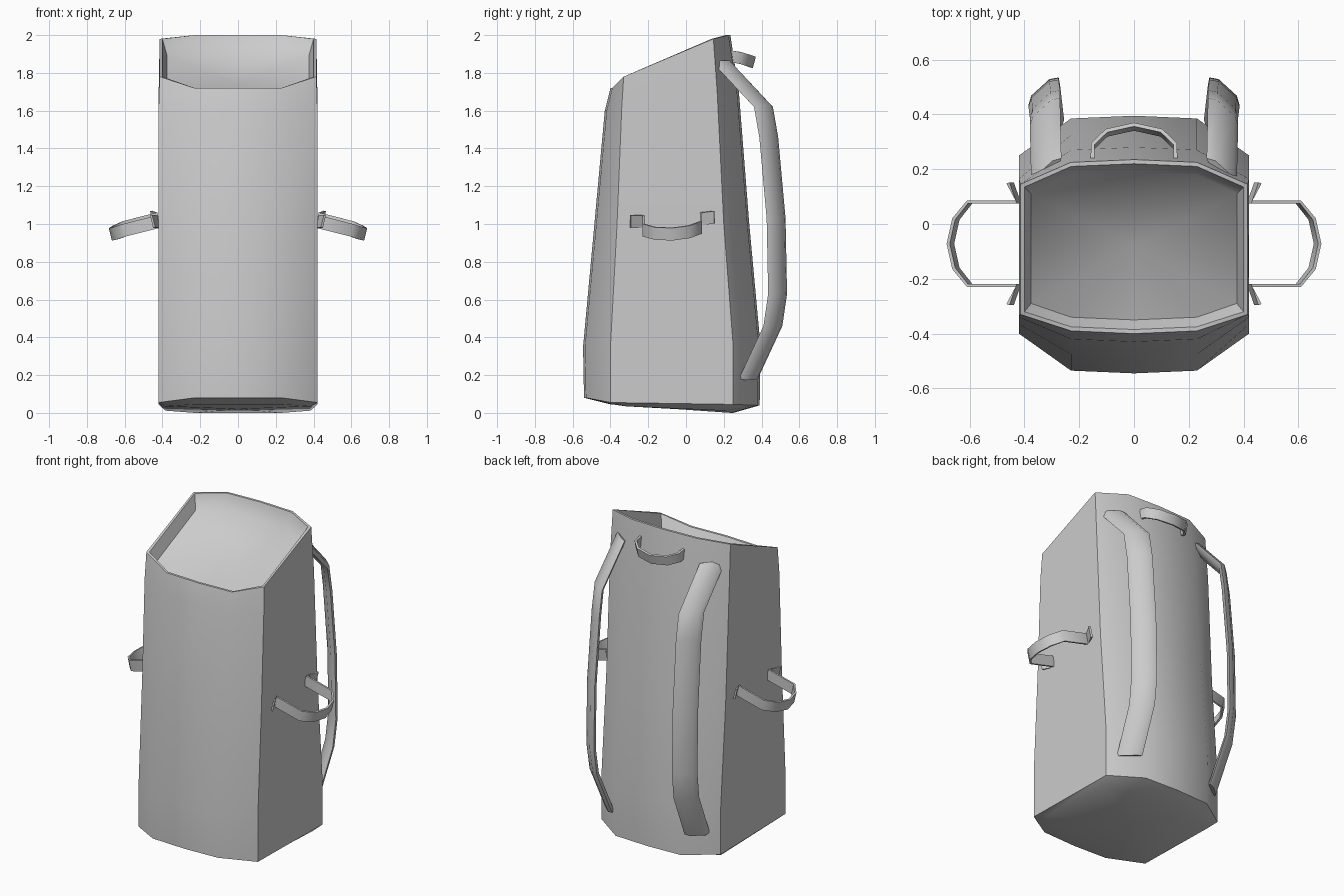
import bpy, bmesh, math
from mathutils import Vector

if "Cube" in bpy.data.objects:
    bpy.data.objects.remove(bpy.data.objects["Cube"])


def finish(bm, name, angle=45):
    bmesh.ops.recalc_face_normals(bm, faces=bm.faces)
    me = bpy.data.meshes.new(name)
    bm.to_mesh(me)
    bm.free()
    ob = bpy.data.objects.new(name, me)
    bpy.context.collection.objects.link(ob)
    bpy.ops.object.select_all(action='DESELECT')
    ob.select_set(True)
    bpy.context.view_layer.objects.active = ob
    bpy.ops.object.shade_smooth_by_angle(angle=math.radians(angle))
    return ob


def bridge(bm, a, b):
    n = len(a)
    for i in range(n):
        bm.faces.new((a[i], a[(i + 1) % n], b[(i + 1) % n], b[i]))


def fan(bm, ring, centre):
    c = bm.verts.new(centre)
    for i in range(len(ring)):
        bm.faces.new((ring[i], ring[(i + 1) % len(ring)], c))


def strap(name, path, width, thick, section):
    """Sweep a flat section along path; width is a fixed half-width vector."""
    bm = bmesh.new()
    pts = [Vector(p) for p in path]
    w = Vector(width)
    rings = []
    for i, p in enumerate(pts):
        t = (pts[min(i + 1, len(pts) - 1)] - pts[max(i - 1, 0)]).normalized()
        n = t.cross(w).normalized() * thick
        rings.append([bm.verts.new(p + w * u + n * v) for u, v in section])
    for a, b in zip(rings, rings[1:]):
        bridge(bm, a, b)
    bm.faces.new(rings[0])
    bm.faces.new(rings[-1])
    return finish(bm, name, 50)


# Bag body: ten-sided rings from the base up, over the rim and into the recess
# half width, y front, y front corner, y back corner, y back, then z of each
rows = [
    (.385, -.40, -.32, .20, .25, .045, .035, .012, .0),
    (.42, -.54, -.40, .25, .39, .08, .055, .045, .04),
    (.42, -.545, -.40, .25, .395, .35, .35, .35, .35),
    (.42, -.485, -.365, .20, .335, 1.0, 1.0, 1.0, 1.0),
    (.42, -.43, -.34, .165, .28, 1.6, 1.62, 1.7, 1.7),
    (.415, -.40, -.33, .145, .235, 1.72, 1.78, 1.98, 2.0),
    (.40, -.385, -.32, .135, .22, 1.72, 1.78, 1.98, 2.0),
    (.375, -.35, -.29, .11, .19, 1.66, 1.71, 1.89, 1.90),
]
bm = bmesh.new()
rings = []
for w, yf, ycf, ycb, yb, zf, zcf, zcb, zb in rows:
    half = [(0, yf, zf), (.23, yf + .01, zf), (w, ycf, zcf),
            (w, ycb, zcb), (.23, yb - .01, zb), (0, yb, zb)]
    ring = half + [(-x, y, z) for x, y, z in half[-2:0:-1]]
    rings.append([bm.verts.new(p) for p in ring])
for a, b in zip(rings, rings[1:]):
    bridge(bm, a, b)
fan(bm, rings[0], (0, -.05, .02))
fan(bm, rings[-1], (0, -.08, 1.74))
finish(bm, "bag_body", 48)

PAD = [(1, 0), (.6, 1), (-.6, 1), (-1, 0), (-.6, -1), (.6, -1)]
FLAT = [(1, 1), (-1, 1), (-1, -1), (1, -1)]

for s, side in ((1, "right"), (-1, "left")):
    # Shoulder strap, tilted to follow the back corner
    path = [(.32, .19, 1.855), (.325, .41, 1.62), (.325, .438, 1.46),
            (.33, .477, 1.03), (.33, .485, .63), (.325, .46, .46),
            (.31, .33, .18)]
    strap("shoulder_strap_" + side, [(s * x, y, z) for x, y, z in path],
          (s * .055, -.05, 0), .018, PAD)

    # Side grab handle with flared end tabs
    half = [(.452, .222, 1.025), (.422, .152, 1.02), (.60, .152, .975),
            (.65, .09, .955), (.67, 0, .947)]
    path = half + [(x, -y, z) for x, y, z in half[-2::-1]]
    strap("side_handle_" + side,
          [(s * x, y - .072, z + .05 * y) for x, y, z in path],
          (s * .008, 0, .033), .006, FLAT)

# Carry loop at the top of the back
half = [(.152, .22, 1.89), (.15, .285, 1.88), (.10, .333, 1.865), (0, .355, 1.857)]
path = half + [(-x, y, z) for x, y, z in half[-2::-1]]
strap("carry_loop", path, (0, .008, .03), .007, FLAT)
